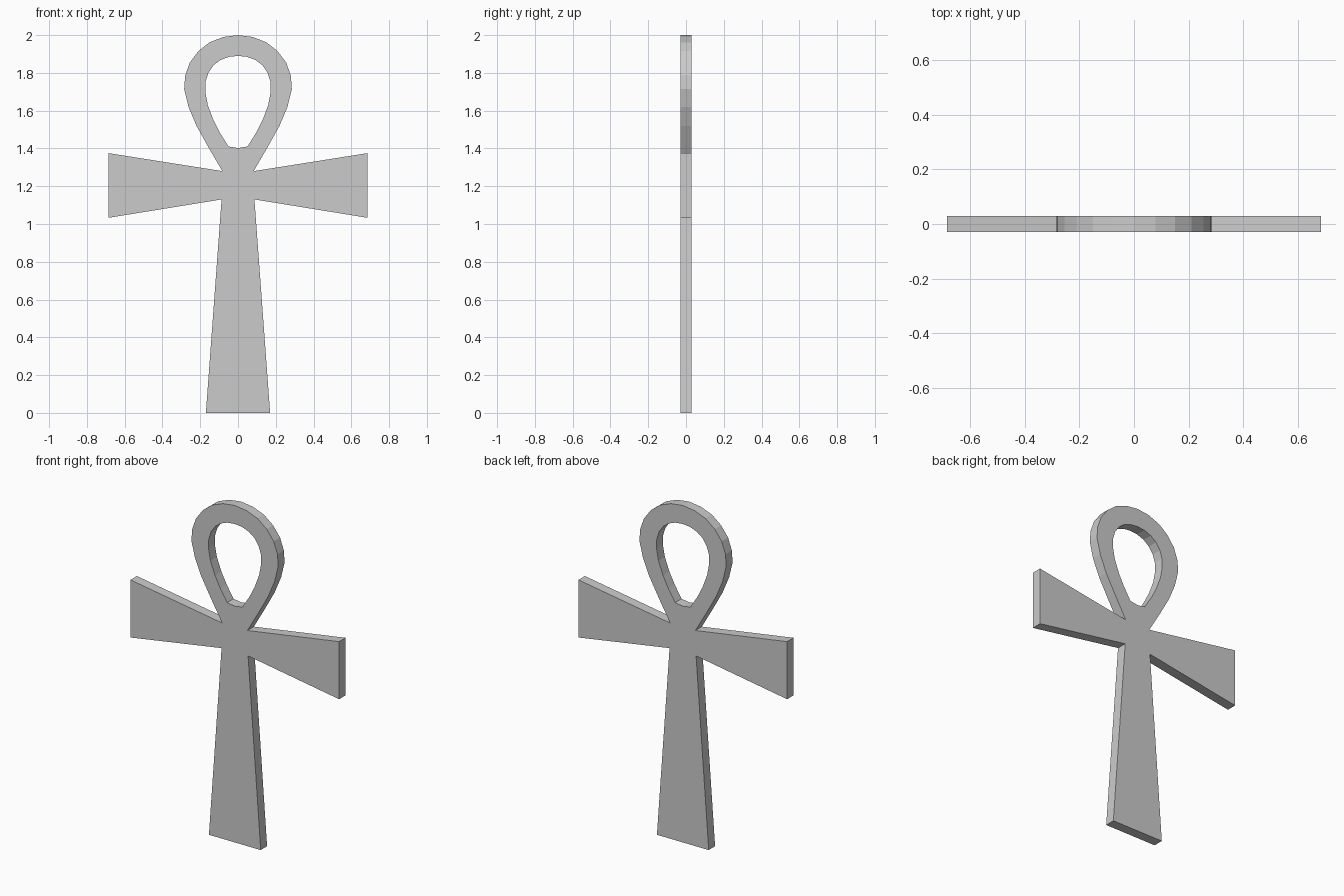
import bpy, bmesh

if "Cube" in bpy.data.objects:
    bpy.data.objects.remove(bpy.data.objects["Cube"])

HALF_DEPTH = 0.03

# Right half of the outer outline (x, z), from the foot up to the loop top
outer_half = [(0.17, 0), (0.087, 1.13), (0.685, 1.033), (0.685, 1.375),
              (0.083, 1.28), (0.16, 1.412), (0.22, 1.52), (0.262, 1.62),
              (0.285, 1.715), (0.28, 1.785), (0.255, 1.855), (0.21, 1.915),
              (0.15, 1.962), (0.078, 1.99), (0, 2.0)]

# Right half of the loop opening, from its bottom to its top
inner_half = [(0, 1.402), (0.05, 1.41), (0.095, 1.482), (0.13, 1.55),
              (0.16, 1.63), (0.173, 1.70), (0.171, 1.755), (0.157, 1.80),
              (0.13, 1.84), (0.093, 1.868), (0.048, 1.885), (0, 1.89)]


def mirrored(half):
    return half + [(-x, z) for x, z in reversed(half) if x > 0]


bm = bmesh.new()

# Flat front face with the opening left empty
edges = []
for outline in (mirrored(outer_half), mirrored(inner_half)):
    verts = [bm.verts.new((x, -HALF_DEPTH, z)) for x, z in outline]
    for i, v in enumerate(verts):
        edges.append(bm.edges.new((v, verts[(i + 1) % len(verts)])))
bmesh.ops.triangle_fill(bm, use_beauty=True, edges=edges, normal=(0, -1, 0))

# Thickness: keep the front faces and extrude a copy to the back
result = bmesh.ops.extrude_face_region(bm, geom=bm.faces[:], use_keep_orig=True)
moved = [g for g in result["geom"] if isinstance(g, bmesh.types.BMVert)]
bmesh.ops.translate(bm, verts=moved, vec=(0, 2 * HALF_DEPTH, 0))
bmesh.ops.recalc_face_normals(bm, faces=bm.faces[:])

mesh = bpy.data.meshes.new("looped_cross")
bm.to_mesh(mesh)
bm.free()
obj = bpy.data.objects.new("looped_cross", mesh)
bpy.context.collection.objects.link(obj)
